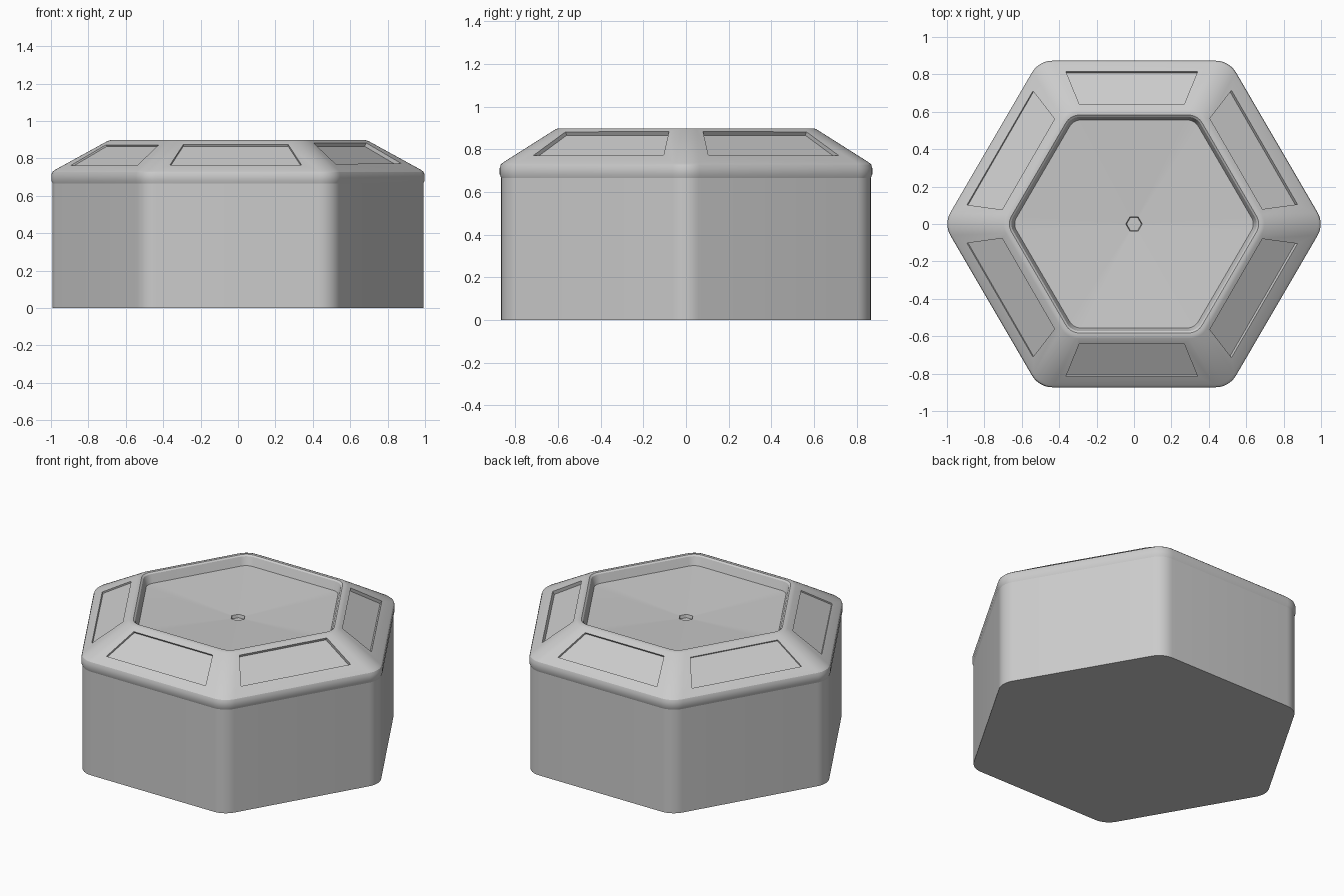
import bpy, bmesh
from math import cos, sin, radians
from mathutils import Vector, Matrix

if "Cube" in bpy.data.objects:
    bpy.data.objects.remove(bpy.data.objects["Cube"])

SEG = 8          # steps per rounded corner
X_FIT = 1.0095   # slight widening so the rounded corners reach x = +-1


def hex_ring(bm, apothem, radius, z):
    """Rounded hexagon with corners on the x axis."""
    verts = []
    d = (apothem - radius) / cos(radians(30))
    for k in range(6):
        mid = 60 * k
        c = Vector((cos(radians(mid)), sin(radians(mid)), 0)) * d
        for i in range(SEG + 1):
            a = radians(mid - 30 + 60 * i / SEG)
            verts.append(bm.verts.new(((c.x + radius * cos(a)) * X_FIT,
                                       c.y + radius * sin(a), z)))
    return verts


def loft(name, profile):
    """Solid through (apothem, corner radius, height) rings."""
    bm = bmesh.new()
    rings = [hex_ring(bm, *p) for p in profile]
    n = len(rings[0])
    for lo, hi in zip(rings, rings[1:]):
        for i in range(n):
            j = (i + 1) % n
            bm.faces.new((lo[i], lo[j], hi[j], hi[i]))
    bm.faces.new(rings[0][::-1])
    bm.faces.new(rings[-1])
    return finish(name, bm)


def finish(name, bm):
    bmesh.ops.recalc_face_normals(bm, faces=bm.faces[:])
    me = bpy.data.meshes.new(name)
    bm.to_mesh(me)
    bm.free()
    ob = bpy.data.objects.new(name, me)
    bpy.context.collection.objects.link(ob)
    return ob


def smooth(ob):
    bpy.ops.object.select_all(action='DESELECT')
    ob.select_set(True)
    bpy.context.view_layer.objects.active = ob
    bpy.ops.object.shade_smooth_by_angle(angle=radians(25))


# straight hexagonal body
body = loft("body", [(0.866, 0.12, 0.0), (0.866, 0.12, 0.668)])

# sloping lid with rim, shallow dish and centre drain
lid = loft("lid", [
    (0.864, 0.12, 0.66), (0.873, 0.125, 0.682), (0.873, 0.125, 0.712),
    (0.868, 0.125, 0.728), (0.857, 0.12, 0.738),
    (0.612, 0.10, 0.893), (0.598, 0.095, 0.898), (0.583, 0.085, 0.898),
    (0.573, 0.08, 0.89), (0.556, 0.07, 0.838),
    (0.038, 0.006, 0.80), (0.034, 0.005, 0.78),
])

# recessed trapezoid panel on every slope
DEPTH = 0.012
slope = Vector((0, 0.612 - 0.857, 0.893 - 0.738))
normal = Vector((0, -slope.z, slope.y)).normalized()
if normal.z < 0:
    normal = -normal
bm = bmesh.new()
for k in range(6):
    rot = Matrix.Rotation(radians(60 * k), 3, 'Z')
    base = []
    for x, y in ((-0.352, 0.815), (0.352, 0.815), (0.28, 0.64), (-0.28, 0.64)):
        t = (y - 0.857) / slope.y
        base.append(Vector((x, y, 0.738 + slope.z * t)))
    shift = Vector((-0.012, 0, 0))
    low = [bm.verts.new(rot @ (p - normal * DEPTH) + shift) for p in base]
    top = [bm.verts.new(rot @ (p + normal * 0.06) + shift) for p in base]
    bm.faces.new(low)
    bm.faces.new(top[::-1])
    for i in range(4):
        j = (i + 1) % 4
        bm.faces.new((low[i], low[j], top[j], top[i]))
cutter = finish("panel_cutter", bm)
cutter.hide_render = True

mod = lid.modifiers.new("panels", 'BOOLEAN')
mod.operation = 'DIFFERENCE'
mod.solver = 'EXACT'
mod.object = cutter
bpy.context.view_layer.objects.active = lid
lid.select_set(True)
bpy.ops.object.modifier_apply(modifier=mod.name)
bpy.data.objects.remove(cutter)

smooth(body)
smooth(lid)
